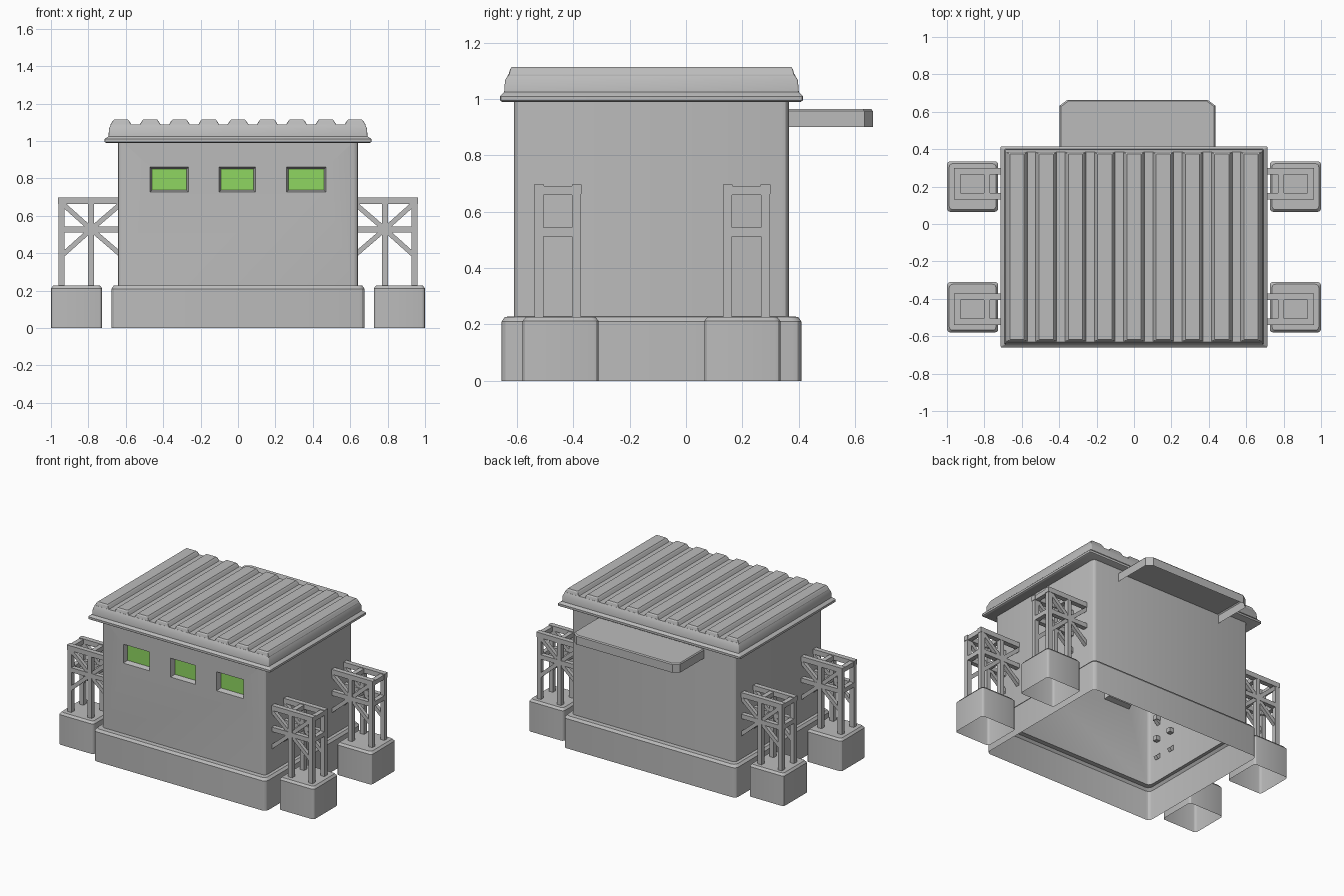
import bpy, bmesh, math
from mathutils import Vector

if "Cube" in bpy.data.objects:
    bpy.data.objects.remove(bpy.data.objects["Cube"])


def material(name, rgb):
    m = bpy.data.materials.new(name)
    m.diffuse_color = (*rgb, 1)
    m.use_nodes = True
    m.node_tree.nodes["Principled BSDF"].inputs["Base Color"].default_value = m.diffuse_color
    return m


GREY = material("concrete grey", (0.5, 0.5, 0.5))
GREEN = material("window green", (0.275, 0.67, 0.12))
YC = -0.1225  # centre of the building in depth


def finish(name, bm, mat, smooth=False):
    bmesh.ops.recalc_face_normals(bm, faces=bm.faces)
    me = bpy.data.meshes.new(name)
    bm.to_mesh(me)
    bm.free()
    ob = bpy.data.objects.new(name, me)
    bpy.context.collection.objects.link(ob)
    me.materials.append(mat)
    if smooth:
        smooth_it(ob)
    return ob


def smooth_it(ob):
    bpy.ops.object.select_all(action='DESELECT')
    ob.select_set(True)
    bpy.context.view_layer.objects.active = ob
    bpy.ops.object.shade_smooth_by_angle(angle=math.radians(30))


def rounded_rect(cx, cy, hx, hy, r, n=4):
    pts = []
    for k, (sx, sy) in enumerate([(1, 1), (-1, 1), (-1, -1), (1, -1)]):
        for i in range(n):
            a = math.pi / 2 * (k + i / (n - 1))
            pts.append((cx + sx * (hx - r) + r * math.cos(a),
                        cy + sy * (hy - r) + r * math.sin(a)))
    return pts


def loft(bm, rings, bottom=True):
    """rings: list of (list of xy points, z)"""
    loops = [[bm.verts.new((x, y, z)) for x, y in pts] for pts, z in rings]
    for a, b in zip(loops, loops[1:]):
        for i in range(len(a)):
            j = (i + 1) % len(a)
            bm.faces.new((a[i], a[j], b[j], b[i]))
    bm.faces.new(loops[-1])
    if bottom:
        bm.faces.new(loops[0][::-1])


def box_stack(name, cx, cy, levels, bottom=True):
    """levels: (half x, half y, z, corner radius)"""
    bm = bmesh.new()
    loft(bm, [(rounded_rect(cx, cy, hx, hy, r), z) for hx, hy, z, r in levels], bottom)
    return finish(name, bm, GREY, True)


def beam(bm, a, b, w=0.032):
    a, b = Vector(a), Vector(b)
    d = (b - a).normalized()
    u = Vector((0, 1, 0)) if abs(d.y) < 0.9 else Vector((1, 0, 0))
    v = d.cross(u)
    h = w / 2
    ends = [[bm.verts.new(p + u * s * h + v * t * h)
             for s, t in ((1, 1), (-1, 1), (-1, -1), (1, -1))] for p in (a, b)]
    for i in range(4):
        j = (i + 1) % 4
        bm.faces.new((ends[0][i], ends[0][j], ends[1][j], ends[1][i]))
    bm.faces.new(ends[0][::-1])
    bm.faces.new(ends[1])


# Walls and plinth: one hollow shell, with three tapered window pockets cut in
body = box_stack("walls_and_plinth", 0, YC, [
    (0.677, 0.5325, 0, 0.03), (0.677, 0.5325, 0.21, 0.03),
    (0.664, 0.52, 0.227, 0.03), (0.642, 0.4875, 0.228, 0.025),
    (0.642, 0.4875, 0.995, 0.025)])
windows = [(-0.46, -0.275), (-0.09, 0.083), (0.27, 0.46)]
WALL_Y, DEPTH, Z0, Z1 = -0.61, 0.035, 0.737, 0.85
bm = bmesh.new()
for x0, x1 in windows:
    loops = []
    for y, g in ((WALL_Y - 0.012, 0.014), (WALL_Y + DEPTH, 0.0)):
        loops.append([bm.verts.new(p) for p in (
            (x0 - g, y, Z0 - g), (x1 + g, y, Z0 - g),
            (x1 + g, y, Z1 + g), (x0 - g, y, Z1 + g))])
    for i in range(4):
        j = (i + 1) % 4
        bm.faces.new((loops[0][i], loops[0][j], loops[1][j], loops[1][i]))
    bm.faces.new(loops[0])
    bm.faces.new(loops[1])
cutter = finish("window_cutter", bm, GREY)
cutter.hide_render = True
mod = body.modifiers.new("window pockets", 'BOOLEAN')
mod.operation, mod.solver, mod.object = 'DIFFERENCE', 'EXACT', cutter
bpy.context.view_layer.update()
cut = bpy.data.meshes.new_from_object(body.evaluated_get(bpy.context.evaluated_depsgraph_get()))
body.modifiers.clear()
body.data = cut
bpy.data.objects.remove(cutter)
bm = bmesh.new()
bm.from_mesh(cut)
open_faces = [f for f in bm.faces if all(v.co.z < 0.001 for v in f.verts)]
bmesh.ops.delete(bm, geom=open_faces, context='FACES')
bm.to_mesh(cut)
bm.free()
smooth_it(body)

# Green window panes
bm = bmesh.new()
for x0, x1 in windows:
    y = WALL_Y + DEPTH - 0.003
    bm.faces.new([bm.verts.new(p) for p in (
        (x0, y, Z0), (x1, y, Z0), (x1, y, Z1), (x0, y, Z1))])
panes = finish("window_panes", bm, GREEN)
if panes.data.polygons[0].normal.y > 0:
    panes.data.flip_normals()

# Roof: eave lip and slab
box_stack("roof_slab", 0, YC, [
    (0.705, 0.53, 0.99, 0.006), (0.713, 0.5375, 0.995, 0.006),
    (0.713, 0.5375, 1.01, 0.006), (0.707, 0.531, 1.016, 0.006),
    (0.692, 0.523, 1.025, 0.006), (0.690, 0.520, 1.066, 0.006),
    (0.680, 0.508, 1.088, 0.006)])

# Roof ribs, separated by narrow grooves
bm = bmesh.new()
for i in range(9):
    x = (i - 4) * 0.1565
    w = 0.058
    loft(bm, [(rounded_rect(x, YC, w, 0.519, 0.002, 2), 1.066),
              (rounded_rect(x, YC, w - 0.002, 0.507, 0.002, 2), 1.088),
              (rounded_rect(x, YC, w - 0.013, 0.502, 0.002, 2), 1.106),
              (rounded_rect(x, YC, w - 0.020, 0.496, 0.002, 2), 1.114)])
finish("roof_ribs", bm, GREY)


# Rear awning: hollow tray, open below, clipped outer corners
def awning_outline(g):
    x0, x1, y0, y1, c = -0.397 + g, 0.435 - g, 0.355, 0.663 - g, 0.04
    return [(x0, y0), (x1, y0), (x1, y1 - c * 0.75), (x1 - c, y1),
            (x0 + c, y1), (x0, y1 - c * 0.75)]


bm = bmesh.new()
loft(bm, [(awning_outline(0), 0.90), (awning_outline(0), 0.958),
          (awning_outline(0.006), 0.965)], bottom=False)
finish("rear_awning", bm, GREY)

# Four side trusses standing on footing blocks
for side, s in (("left", -1), ("right", 1)):
    for end, yf, yt in (("front", -0.445, -0.455), ("rear", 0.20, 0.215)):
        box_stack(f"{side}_{end}_footing", s * 0.863, yf, [
            (0.137, 0.135, 0, 0.018), (0.137, 0.135, 0.212, 0.018),
            (0.125, 0.123, 0.227, 0.018)], bottom=False)
        bm = bmesh.new()
        xo, xi, xw = s * 0.944, s * 0.785, s * 0.61
        for y in (yt - 0.067, yt + 0.067):
            for x in (xo, xi):                                # posts
                beam(bm, (x, y, 0.2), (x, y, 0.68))
            beam(bm, (s * 0.963, y, 0.68), (xw, y, 0.68), 0.035)  # top rail
            beam(bm, (xo, y, 0.528), (xw, y, 0.528))          # middle rail
            for x in (xo, s * 0.62):                          # braces
                for z in (0.67, 0.386):
                    beam(bm, (xi, y, 0.528), (x, y, z), 0.026)
        for x in (xo, xi):                                    # cross ties
            for z in (0.676, 0.528):
                beam(bm, (x, yt - 0.067, z), (x, yt + 0.067, z))
        finish(f"{side}_{end}_truss", bm, GREY)
